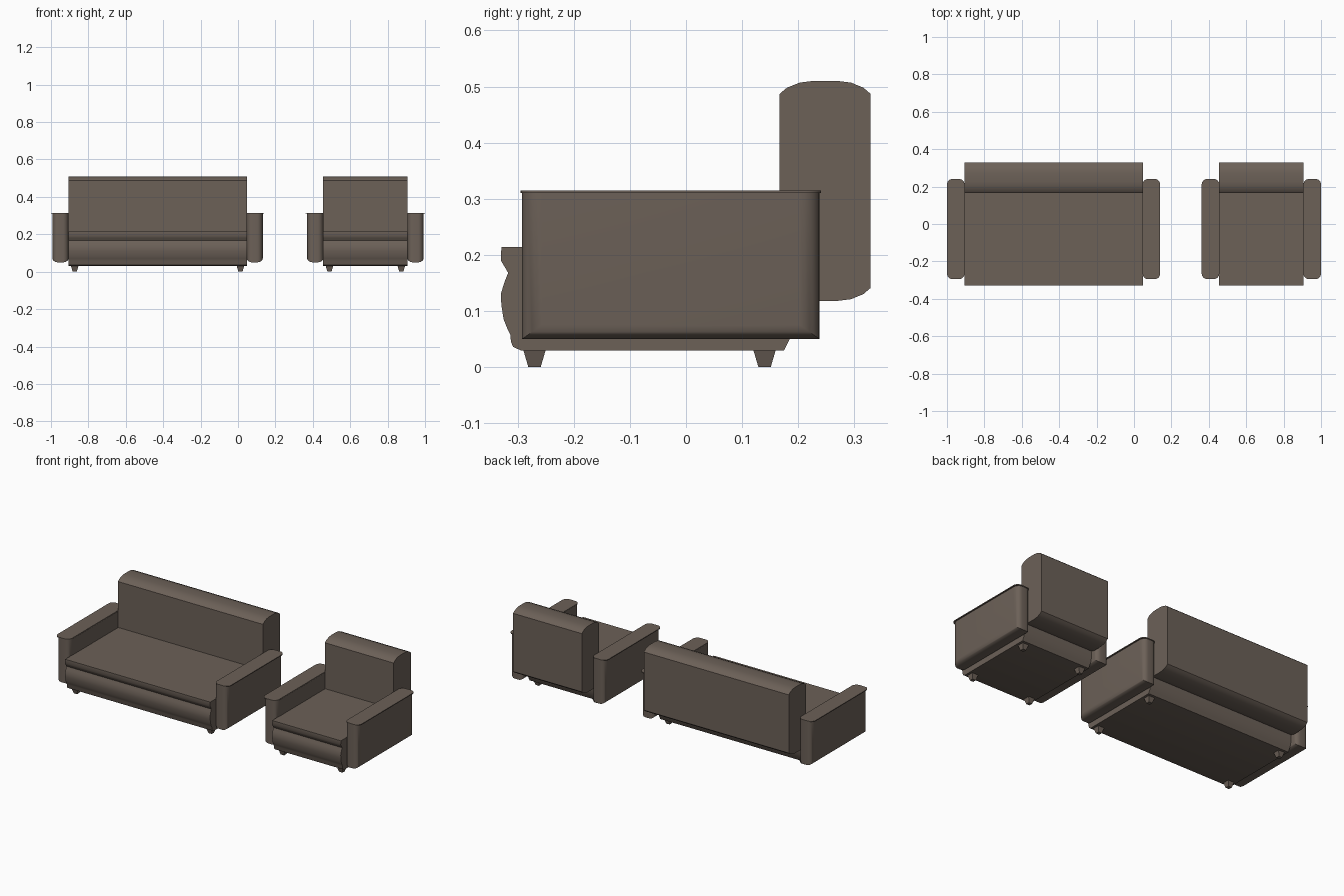
import bpy, bmesh, math

if "Cube" in bpy.data.objects:
    bpy.data.objects.remove(bpy.data.objects["Cube"])

mat = bpy.data.materials.new("taupe fabric")
mat.diffuse_color = (0.150, 0.119, 0.097, 1)
mat.use_nodes = True
mat.node_tree.nodes["Principled BSDF"].inputs["Base Color"].default_value = mat.diffuse_color


def loft(name, rings, smooth=35):
    """Closed solid from a row of equal-length point rings."""
    bm = bmesh.new()
    vr = [[bm.verts.new(p) for p in r] for r in rings]
    n = len(rings[0])
    for a, b in zip(vr, vr[1:]):
        for i in range(n):
            j = (i + 1) % n
            bm.faces.new((a[i], a[j], b[j], b[i]))
    bm.faces.new(vr[0])
    bm.faces.new(vr[-1])
    bmesh.ops.recalc_face_normals(bm, faces=bm.faces)
    me = bpy.data.meshes.new(name)
    bm.to_mesh(me)
    bm.free()
    me.materials.append(mat)
    ob = bpy.data.objects.new(name, me)
    bpy.context.collection.objects.link(ob)
    bpy.ops.object.select_all(action='DESELECT')
    ob.select_set(True)
    bpy.context.view_layer.objects.active = ob
    bpy.ops.object.shade_smooth_by_angle(angle=math.radians(smooth))
    return ob


# side profiles (y, z)
SEAT = [(-.329, .214), (-.33, .19), (-.324, .18), (-.317, .168), (-.324, .15),
        (-.33, .13), (-.329, .11), (-.325, .085), (-.319, .07), (-.313, .058),
        (-.312, .045), (-.308, .036), (-.295, .03), (.175, .03), (.185, .05),
        (.198, .08), (.2, .12), (.2, .214)]
TOP = [(.167, .487), (.180, .498), (.203, .507), (.226, .51), (.27, .51),
       (.294, .507), (.316, .498), (.329, .487)]
BACK = TOP + [(y, .628 - z) for y, z in reversed(TOP)]


def extrude_x(name, prof, x0, x1):
    return loft(name, [[(x, y, z) for y, z in prof] for x in (x0, x1)])


def arm(name, x0, x1, y0, y1, z0, z1, ry, rz):
    """Armrest lofted across x: rounded in plan, and along the bottom if rz > 0."""
    w, rx, n, rings = x1 - x0, 0.03, 6, []
    ts = [rx * (1 - math.cos(math.pi / 2 * i / n)) for i in range(n + 1)]
    for t in ts + [w - t for t in reversed(ts)]:
        d = 1 - min(t, w - t, rx) / rx
        c = 1 - math.sqrt(max(0, 1 - d * d))
        a, b, lo = y0 + ry * c, y1 - ry * c, z0 + rz * c
        x = x0 + t
        rings.append([(x, a, lo), (x, b, lo), (x, b, z1), (x, a, z1)])
    return loft(name, rings)


def leg(name, x, y):
    loft(name, [[(x + s * r, y + t * r, z) for s, t in ((-1, -1), (1, -1), (1, 1), (-1, 1))]
                for r, z in ((.011, 0), (.021, .034))])


def build(kind, x0, x1):
    extrude_x(kind + "_seat", SEAT, x0, x1)
    extrude_x(kind + "_backrest", BACK, x0, x1)
    # armrests with a thin overhanging cap
    for side, a, b in (("left", x0 - .086, x0 + .002), ("right", x1 - .002, x1 + .086)):
        arm(f"{kind}_{side}_arm", a, b, -.292, .238, .05, .311, .035, .025)
    for side, a, b in (("left", x0 - .093, x0 + .001), ("right", x1 - .001, x1 + .093)):
        arm(f"{kind}_{side}_arm_cap", a, b, -.295, .241, .31, .315, .03, 0)
    # tapered legs
    for x in (x0 + .034, x1 - .034):
        for y in (-.27, .14):
            leg(kind + "_leg", x, y)


build("sofa", -.907, .047)
build("armchair", .455, .907)
